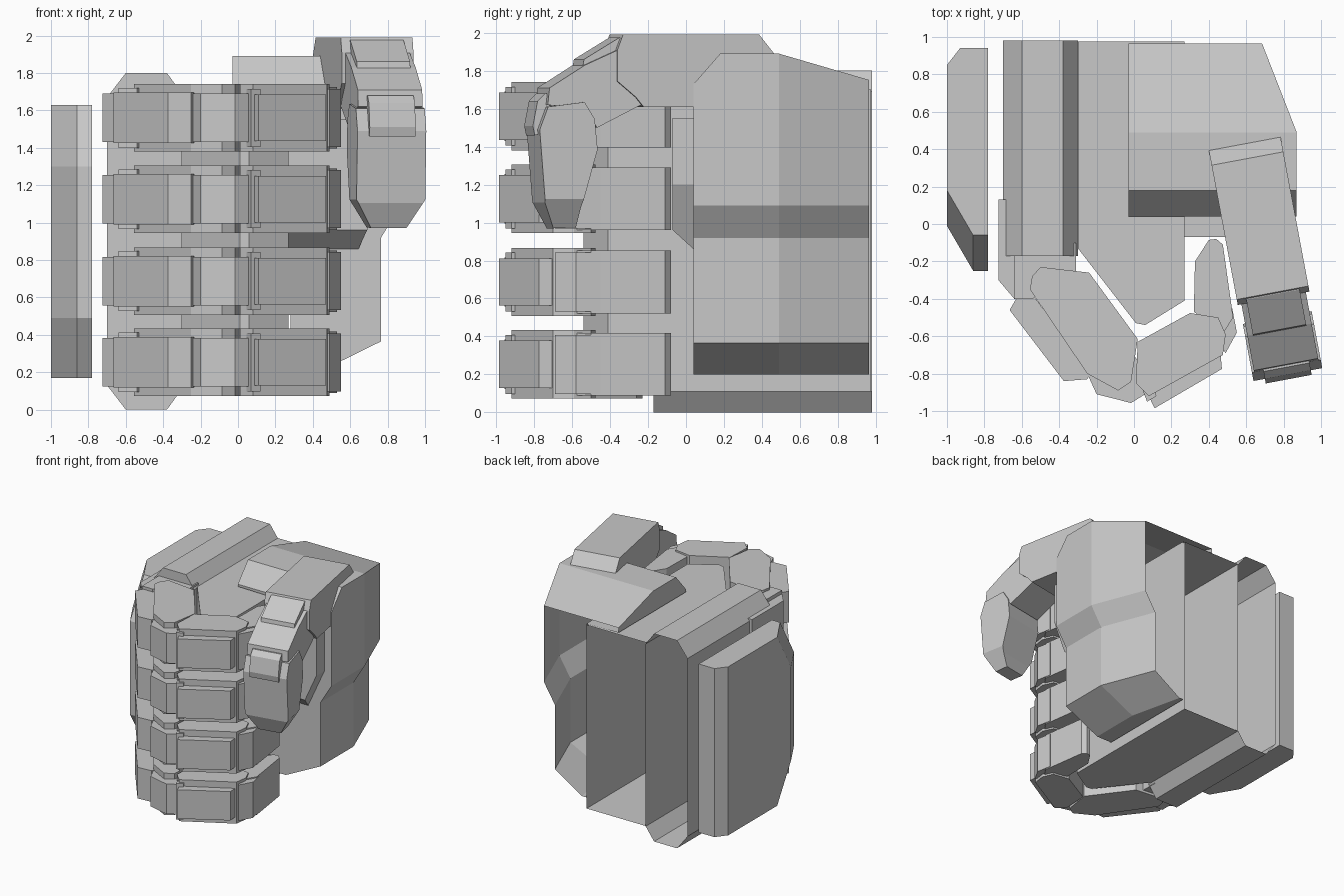
import bpy, bmesh, math
from mathutils import Vector

cube = bpy.data.objects.get("Cube")
if cube:
    bpy.data.objects.remove(cube, do_unlink=True)

grey = bpy.data.materials.new("plain grey")
grey.use_nodes = True
colour = (0.58, 0.58, 0.58, 1)
grey.diffuse_color = colour
grey.node_tree.nodes["Principled BSDF"].inputs["Base Color"].default_value = colour


def loft(name, layers, axis="z", cuts=(), open_back=False):
    """Join matching outlines along an axis, trim by planes, optionally open the rear."""
    place = {"x": lambda a, b, t: (t, a, b),
             "y": lambda a, b, t: (a, t, b),
             "z": lambda a, b, t: (a, b, t)}[axis]
    bm = bmesh.new()
    rings = [[bm.verts.new(place(a, b, t)) for a, b in outline] for t, outline in layers]
    bm.faces.new(rings[0])
    bm.faces.new(rings[-1])
    for low, high in zip(rings, rings[1:]):
        for i in range(len(low)):
            j = (i + 1) % len(low)
            bm.faces.new((low[i], low[j], high[j], high[i]))
    for point, normal in cuts:
        bmesh.ops.bisect_plane(bm, geom=bm.verts[:] + bm.edges[:] + bm.faces[:],
                               plane_co=point, plane_no=Vector(normal).normalized(),
                               clear_outer=True)
        bmesh.ops.holes_fill(bm, edges=[e for e in bm.edges if e.is_boundary], sides=0)
    bmesh.ops.recalc_face_normals(bm, faces=bm.faces[:])
    if open_back:
        back = [f for f in bm.faces if f.normal.y > 0.99]
        bmesh.ops.delete(bm, geom=back, context="FACES")
    mesh = bpy.data.meshes.new(name)
    bm.to_mesh(mesh)
    bm.free()
    mesh.materials.append(grey)
    obj = bpy.data.objects.new(name, mesh)
    bpy.context.collection.objects.link(obj)
    return obj


def prism(name, outline, axis, lo, hi, **options):
    return loft(name, [(lo, outline), (hi, outline)], axis, **options)


# Outer armour plate, its front edge swept back at top and bottom
def plate_outline(sweep):
    return [(-1, .85), (-.93, .94), (-.78, .94),
            (-.78, -.25 + sweep), (-.86, -.25 + sweep), (-1, -.01 + sweep)]


loft("outer_plate", [(z, plate_outline(sweep)) for z, sweep in
                     ((.17, .19), (.49, 0), (1.3, 0), (1.63, .19))])

# Hollow plate on the back of the hand
prism("hand_back_plate",
      [(-.7, .13), (-.6, 0), (-.38, 0), (-.3, .11),
       (-.3, 1.69), (-.38, 1.8), (-.6, 1.8), (-.7, 1.67)],
      "y", -.17, .98, open_back=True)

# Hollow palm, open at the wrist
prism("palm",
      [(-.3, .975), (.27, .975), (.27, -.41), (.06, -.54), (.01, -.53), (-.3, -.13)],
      "z", .11, 1.7, open_back=True)


# Hollow thumb housing, stepping inward toward the bottom
def housing_outline(left, edge, rear):
    return [(left, .04), (edge, .04), (edge, .49), (rear, .965), (left, .965)]


loft("thumb_housing",
     [(z, housing_outline(left, edge, rear)) for z, left, edge, rear in
      ((.2, .28, .43, .32), (.365, .28, .765, .58), (.92, .28, .765, .58),
       (1.09, .28, .87, .685), (1.705, .28, .87, .685),
       (1.71, -.03, .87, .685), (1.89, -.03, .87, .685))],
     cuts=[((0, .49, 1.89), (0, .14, .48)), ((0, .04, 1.73), (0, -.16, .14))],
     open_back=True)
prism("thumb_housing_front",
      [(.27, 1.55), (.8, 1.55), (.8, 1.2), (.64, .85), (.27, .85)],
      "y", -.07, .05, cuts=[((0, -.07, .96), (0, -.1, -.11))])

# Four curled fingers: outline and half height of every part
finger_parts = {
    "knuckle_guard": ([(-.725, .13), (-.64, .13), (-.64, -.4), (-.725, -.3)], .13),
    "finger_base": ([(-.31, -.1), (-.31, -.26), (-.5, -.35),
                     (-.54, -.4), (-.64, -.4), (-.64, -.16)], .16),
    "lower_segment": ([(-.5, -.23), (-.24, -.26), (.02, -.615), (-.016, -.845),
                       (-.085, -.89), (-.25, -.8), (-.556, -.35), (-.545, -.28)], .18),
    "lower_armour": ([(-.63, -.4), (-.54, -.38), (-.23, -.8), (-.25, -.83),
                      (-.375, -.84), (-.665, -.46)], .135),
    "middle_knuckle": ([(-.25, -.8), (0, -.7), (.06, -.8), (.06, -.91),
                        (-.016, -.957), (-.2, -.91)], .13),
    "middle_segment": ([(.02, -.63), (.3, -.476), (.45, -.5), (.49, -.59),
                        (.475, -.7), (.08, -.92), (.01, -.85)], .18),
    "middle_strap": ([(.04, -.87), (.1, -.84), (.12, -.92), (.07, -.95)], .155),
    "middle_armour": ([(.06, -.88), (.46, -.66), (.47, -.775), (.11, -.985)], .125),
    "tip_knuckle": ([(.45, -.48), (.525, -.45), (.55, -.58), (.49, -.69), (.44, -.62)], .155),
    "tip_segment": ([(.40, -.085), (.44, -.08), (.475, -.11), (.53, -.5),
                     (.48, -.58), (.32, -.47), (.326, -.2)], .165),
}
for number, height in enumerate((1.56, 1.125, .687, .253), 1):
    for part, (outline, half) in finger_parts.items():
        prism(f"finger_{number}_{part}", outline, "z", height - half, height + half)

# Thumb: side profiles, widened across and turned outward together
tip_corners = [((s * .185, 0, 1.12), (s * .16, 0, -.095)) for s in (-1, 1)]
thumb_parts = {
    "thumb_base": ([(.37, 1.89), (.29, 1.99), (-.44, 1.99), (-.47, 1.91), (-.47, 1.745),
                    (-.37, 1.66), (-.33, 1.61), (.37, 1.61)], .195, ()),
    "thumb_middle": ([(-.44, 1.92), (-.64, 1.83), (-.83, 1.71), (-.84, 1.62),
                      (-.65, 1.6), (-.575, 1.5), (-.34, 1.62)], .175, ()),
    "thumb_upper_armour": ([(-.38, 1.98), (-.45, 1.975), (-.64, 1.86), (-.65, 1.8),
                            (-.58, 1.81), (-.38, 1.9)], .145, ()),
    "thumb_joint_armour": ([(-.76, 1.68), (-.845, 1.68), (-.885, 1.64), (-.91, 1.51),
                            (-.9, 1.46), (-.84, 1.48)], .125, ()),
    "thumb_tip": ([(-.84, 1.61), (-.645, 1.635), (-.59, 1.545), (-.575, 1.385),
                   (-.66, 1.08), (-.675, .975), (-.795, .97), (-.855, 1.105),
                   (-.885, 1.49)], .187, tip_corners),
}
for part, (outline, half, cuts) in thumb_parts.items():
    obj = prism(part, outline, "x", -half, half, cuts=cuts)
    obj.location = (.66, .065, 0)
    obj.rotation_euler.z = math.radians(10.6)
